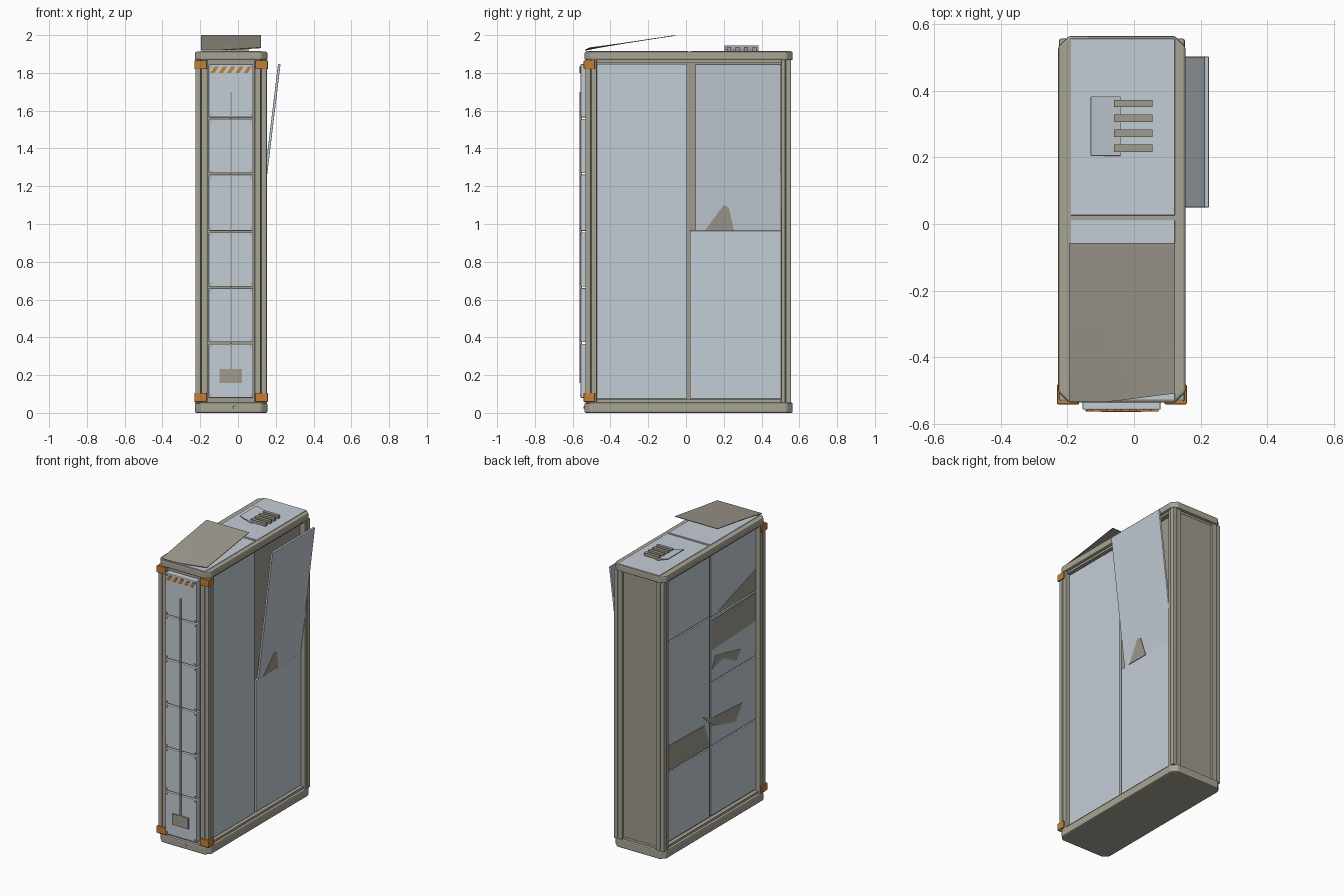
import bpy, bmesh
from mathutils import Vector

if "Cube" in bpy.data.objects:
    bpy.data.objects.remove(bpy.data.objects["Cube"], do_unlink=True)


def material(name, rgb):
    m = bpy.data.materials.new(name)
    m.use_nodes = True
    col = (*rgb, 1)
    m.diffuse_color = col
    m.node_tree.nodes["Principled BSDF"].inputs["Base Color"].default_value = col
    return m


PANEL = material("pale_blue_grey", (0.55, 0.61, 0.67))
FRAME = material("frame_beige", (0.39, 0.37, 0.30))
WORN = material("worn_beige", (0.35, 0.325, 0.275))
ORANGE = material("safety_orange", (0.55, 0.21, 0.035))


def finish(bm, name, mat, bevel=0, segments=2):
    bmesh.ops.recalc_face_normals(bm, faces=bm.faces)
    me = bpy.data.meshes.new(name)
    bm.to_mesh(me)
    bm.free()
    me.materials.append(mat)
    ob = bpy.data.objects.new(name, me)
    bpy.context.collection.objects.link(ob)
    if bevel:
        mod = ob.modifiers.new("rounded_edges", "BEVEL")
        mod.width, mod.segments = bevel, segments
        mod.limit_method = "ANGLE"
    return ob


def prism(name, mat, pts, axis, lo, hi, bevel=0, segments=2):
    """Extrude a flat outline along one axis from lo to hi."""
    bm = bmesh.new()

    def place(p, d):
        co = list(p)
        co.insert("xyz".index(axis), d)
        return bm.verts.new(co)
    a = [place(p, lo) for p in pts]
    b = [place(p, hi) for p in pts]
    bm.faces.new(a)
    bm.faces.new(b[::-1])
    for i in range(len(pts)):
        j = (i + 1) % len(pts)
        bm.faces.new((a[i], a[j], b[j], b[i]))
    return finish(bm, name, mat, bevel, segments)


def box(name, mat, xs, ys, zs, bevel=0):
    (x0, x1), (y0, y1) = sorted(xs), sorted(ys)
    return prism(name, mat, [(x0, y0), (x1, y0), (x1, y1), (x0, y1)], "z", *zs, bevel)


def plan(x0, x1, y0, y1, c):
    """Rectangle with clipped corners."""
    return [(x0 + c, y0), (x1 - c, y0), (x1, y0 + c), (x1, y1 - c),
            (x1 - c, y1), (x0 + c, y1), (x0, y1 - c), (x0, y0 + c)]


X0, X1, Y0, Y1 = -0.228, 0.155, -0.537, 0.565
MID = (X0 + X1) / 2

# Base, cap and the carcass between them
outline = plan(X0, X1, Y0, Y1, 0.032)
prism("base", FRAME, outline, "z", 0, 0.055, 0.008)
prism("cap", FRAME, outline, "z", 1.867, 1.912, 0.008)
box("carcass", WORN, (-0.183, 0.105), (-0.52, 0.535), (0.05, 1.87))
for name, zs in (("lower_rail", (0.05, 0.07)), ("upper_rail", (1.853, 1.87))):
    prism(name, FRAME, plan(-0.21, 0.137, -0.52, 0.545, 0.02), "z", *zs)

# Grooved corner posts, each a corner bar with a bar on either side
for sx, xn in ((-1, "right"), (1, "left")):
    for y, sy, yn in ((-0.533, -1, "front"), (0.557, 1, "back")):
        x = MID + sx * 0.189
        short = 0.022 if sy > 0 else 0.03
        name = f"{yn}_{xn}_post"
        zs = (0.05, 1.87)
        box(name + "_corner", FRAME, (x, x - sx * 0.029), (y, y - sy * 0.029), zs, 0.006)
        box(name + "_inner", FRAME, (x - sx * 0.031, x - sx * 0.064),
            (y - sy * 0.002, y - sy * 0.029), zs, 0.004)
        box(name + "_side", FRAME, (x - sx * 0.003, x - sx * 0.045),
            (y - sy * 0.031, y - sy * (0.031 + short)), zs, 0.004)

    # Orange corner brackets on the front posts
    for zs, zn in (((0.058, 0.106), "lower"), ((1.82, 1.866), "upper")):
        x = MID + sx * 0.195
        box(f"{zn}_{xn}_bracket", ORANGE, (x, x - sx * 0.067), (-0.542, -0.482), zs, 0.004)

# Back panel
box("back_panel", WORN, (-0.161, 0.09), (0.53, 0.543), (0.07, 1.853))

# Left side: one full panel, and one whose upper half is bent outward
front_col, back_col = (-0.476, 0.006), (0.02, 0.503)
box("left_front_panel", PANEL, (0.1, 0.12), front_col, (0.075, 1.848), 0.003)
box("left_back_lower_panel", PANEL, (0.1, 0.12), back_col, (0.075, 0.965), 0.003)
prism("bent_panel", PANEL, [(0.118, 0.96), (0.225, 1.845), (0.212, 1.847), (0.105, 0.962)],
      "y", 0.05, 0.503, 0.002)
patch = prism("bent_panel_patch", WORN,
              [(0.1, 0.965), (0.2, 1.1), (0.225, 1.09), (0.255, 0.965)], "x", 0.115, 0.122)
for v in patch.data.vertices:
    v.co.x += (v.co.z - 0.96) * 0.121

# Right side: two columns of panels
for col, levels, cn in ((front_col, (0.075, 0.55, 0.98, 1.42, 1.848), "front"),
                        (back_col, (0.075, 0.55, 1.43, 1.848), "back")):
    for i, (a, b) in enumerate(zip(levels, levels[1:])):
        box(f"right_{cn}_panel_{i + 1}", PANEL, (-0.193, -0.175), col,
            (a + 0.004, b - 0.004), 0.003)

# Bare patches on the right side
bare = [
    [(-0.07, 1.44), (-0.47, 1.57), (-0.47, 1.43)],
    [(0, 1.2), (0, 1.4), (-0.47, 1.41), (-0.47, 1.22)],
    [(0, 1.07), (-0.04, 1.15), (-0.31, 1.09), (-0.26, 1.03), (-0.12, 1.1)],
    [(0.1, 0.78), (-0.02, 0.74), (-0.33, 0.72), (-0.25, 0.62), (-0.02, 0.68)],
    [(0.5, 0.73), (0.08, 0.72), (0.025, 0.56), (0.5, 0.56)],
]
for i, pts in enumerate(bare):
    prism(f"bare_patch_{i + 1}", WORN, pts, "x", -0.1955, -0.19)

# Front: stacked plates with corner bolts
seams = (0.075, 0.37, 0.665, 0.96, 1.265, 1.56, 1.85)
for i, (a, b) in enumerate(zip(seams, seams[1:])):
    box(f"front_plate_{i + 1}", PANEL, (-0.155, 0.08), (-0.558, -0.515),
        (a + 0.004, b - 0.004), 0.004)
    for x in (-0.142, 0.067):
        for z in (a + 0.018, b - 0.018):
            box("front_bolt", FRAME, (x - 0.004, x + 0.004), (-0.56, -0.55),
                (z - 0.004, z + 0.004))
box("base_bolt", PANEL, (-0.026, -0.012), (-0.542, -0.53), (0.022, 0.036), 0.003)

# Front rod, its foot block and the hazard stripes
box("front_rod", WORN, (-0.041, -0.032), (-0.565, -0.55), (0.2, 1.70))
box("rod_foot", WORN, (-0.097, 0.022), (-0.565, -0.55), (0.157, 0.232))
for i in range(5):
    x = -0.146 + i * 0.044
    prism(f"hazard_stripe_{i + 1}", ORANGE,
          [(x, 1.8), (x + 0.022, 1.8), (x + 0.044, 1.833), (x + 0.022, 1.833)],
          "y", -0.563, -0.556)

# Roof panels either side of the cross bar
for name, ys in (("front_roof_panel", (-0.528, 0.011)), ("back_roof_panel", (0.026, 0.557))):
    box(name, PANEL, (-0.19, 0.123), ys, (1.9, 1.916), 0.002)

# Lifted roof sheet, warped at its front edge
bm = bmesh.new()
N = 6
rows = []
for j in range(N + 1):
    t = j / N
    row = []
    for i in range(N + 1):
        s = i / N
        curl = max(0, s - 0.35) * (1 - t) ** 4
        z = 1.92 + 0.078 * t ** 0.9 + 0.02 * curl
        row.append(bm.verts.new((-0.195 + 0.318 * s, -0.535 + 0.478 * t + 0.04 * curl, z)))
    rows.append(row)
for r, q in zip(rows, rows[1:]):
    for i in range(N):
        bm.faces.new((r[i], r[i + 1], q[i + 1], q[i]))
sheet = finish(bm, "lifted_roof_sheet", WORN)
solid = sheet.modifiers.new("thickness", "SOLIDIFY")
solid.thickness, solid.offset = 0.004, 0

# Roof vent: tilted cover with four slats
prism("vent_cover", PANEL, [(-0.13, 1.938), (-0.13, 1.945), (-0.04, 1.922), (-0.04, 1.912)],
      "y", 0.205, 0.383, 0.001)
for i in range(4):
    y = 0.228 + i * 0.0447
    box(f"vent_slat_{i + 1}", WORN, (-0.06, 0.055), (y - 0.011, y + 0.011), (1.91, 1.936))
